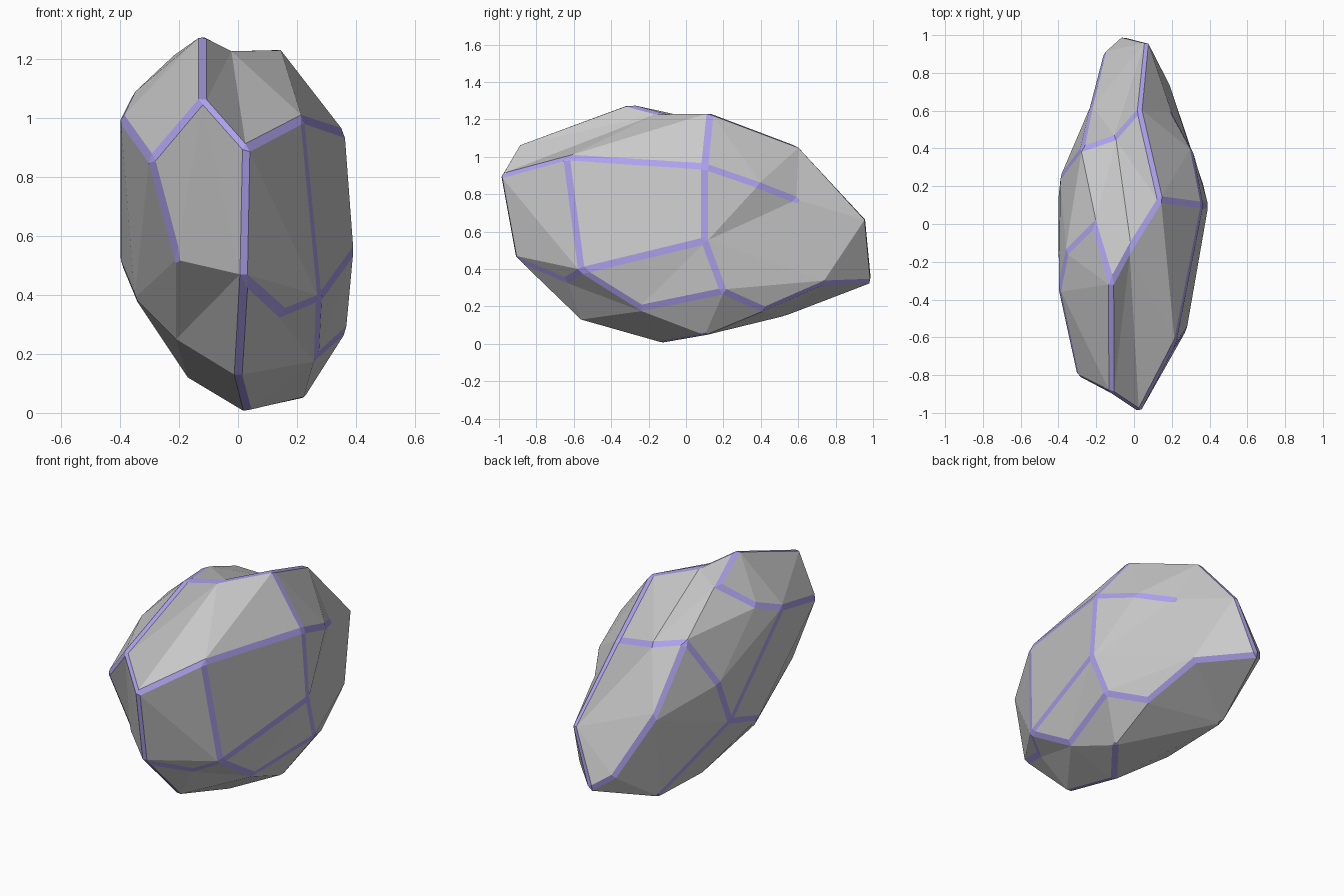
import bpy, bmesh
from mathutils import Vector

if "Cube" in bpy.data.objects:
    bpy.data.objects.remove(bpy.data.objects["Cube"])

# Corner points of the faceted stone, keyed by a letter
CORNERS = {
    'A': (.03, -1, .90), 'B': (.02, -.92, .46), 'C': (-.12, -.90, 1.07), 'D': (.22, -.64, 1.0),
    'E': (.15, -.64, .34), 'F': (.28, -.56, .39), 'G': (0, -.57, .12), 'H': (.03, -.14, 0),
    'I': (.22, .10, .045), 'J': (.27, -.24, .19), 'K': (.37, .20, .28), 'L': (.395, .10, .55),
    'M': (.365, .10, .95), 'N': (.14, .13, 1.24), 'O': (.25, .42, .18), 'P': (.18, .74, .32),
    'Q': (-.06, 1, .33), 'R': (.07, .97, .67), 'S': (.03, .61, 1.06), 'T': (.20, .59, .77),
    'U': (.31, .39, .85), 'V': (-.19, .53, .15), 'W': (-.12, -.32, 1.285), 'X': (-.02, -.13, 1.235),
    'a': (-.30, -.81, .86), 'b': (-.21, -.72, .52), 'c': (-.40, -.35, 1.0), 'd': (-.36, -.15, 1.08),
    'e': (-.21, 0, 1.22), 'f': (-.39, .25, .77), 'g': (-.40, .15, .51), 'h': (-.35, -.18, .39),
    'i': (-.21, -.35, .25), 'j': (-.17, .09, .12), 'k': (-.28, .40, 1.05), 'm': (-.10, .46, 1.01),
    'n': (-.23, .63, .66), 'o': (-.16, .91, .40),
}
# Coloured ridge paths, and plain creases that only shape the facets
RIDGES = ["ABGHI", "ACab", "ac", "CWXNSRQ", "ADM", "DF", "BEF", "FL", "FJKL", "LMN",
          "MUT", "KOPQ", "WedcgV", "gf", "gh", "fkmS", "knoQ"]
CREASES = ["Cb", "CB", "Bbi", "Bi", "Gi", "bha", "hc", "hi", "ae", "ad", "Xm", "ek",
           "DE", "CX", "XA", "XD", "ND"]


def pairs(paths):
    return [(p[i], p[i + 1]) for p in paths for i in range(len(p) - 1)]


# Hull over directions keeps every corner, then corners move to true positions
bm = bmesh.new()
vert = {}
for key, (x, y, z) in CORNERS.items():
    vert[key] = bm.verts.new(Vector((x / .4, y, (z - .64) / .64)).normalized())
bmesh.ops.convex_hull(bm, input=list(bm.verts))
for key, co in CORNERS.items():
    vert[key].co = co


def edge_between(p, q):
    return next((e for e in vert[p].link_edges if e.other_vert(vert[p]) is vert[q]), None)


# Flip diagonals until the wanted edges exist
ridge_pairs, crease_pairs = pairs(RIDGES), pairs(CREASES)
locked = set()
for sweep in range(4):
    for p, q in ridge_pairs + crease_pairs:
        if edge_between(p, q):
            locked.add(frozenset((vert[p], vert[q])))
            continue
        for e in list(bm.edges):
            if len(e.link_faces) != 2 or frozenset(e.verts) in locked:
                continue
            tips = {v for f in e.link_faces for v in f.verts} - set(e.verts)
            if tips == {vert[p], vert[q]}:
                bmesh.ops.rotate_edges(bm, edges=[e], use_ccw=False)
                locked.add(frozenset((vert[p], vert[q])))
                break
bmesh.ops.recalc_face_normals(bm, faces=list(bm.faces))

# Chamfer the ridges into coloured bands
ridges = [e for e in (edge_between(p, q) for p, q in ridge_pairs) if e]
bmesh.ops.bevel(bm, geom=ridges, offset=.019, offset_type='OFFSET', segments=1,
                profile=.5, affect='EDGES', clamp_overlap=True, material=1)
mesh = bpy.data.meshes.new("faceted_stone")
bm.to_mesh(mesh)
bm.free()

# Materials: plain stone and violet ridge bands
stone_mat = bpy.data.materials.new("stone")
stone_mat.diffuse_color = (.8, .8, .8, 1)
stone_mat.use_nodes = True
stone_mat.node_tree.nodes["Principled BSDF"].inputs["Base Color"].default_value = stone_mat.diffuse_color
ridge_mat = bpy.data.materials.new("ridge")
ridge_mat.diffuse_color = (.42, .36, .85, 1)
ridge_mat.use_nodes = True
ridge_mat.node_tree.nodes["Principled BSDF"].inputs["Base Color"].default_value = ridge_mat.diffuse_color
mesh.materials.append(stone_mat)
mesh.materials.append(ridge_mat)

stone = bpy.data.objects.new("faceted_stone", mesh)
bpy.context.collection.objects.link(stone)
